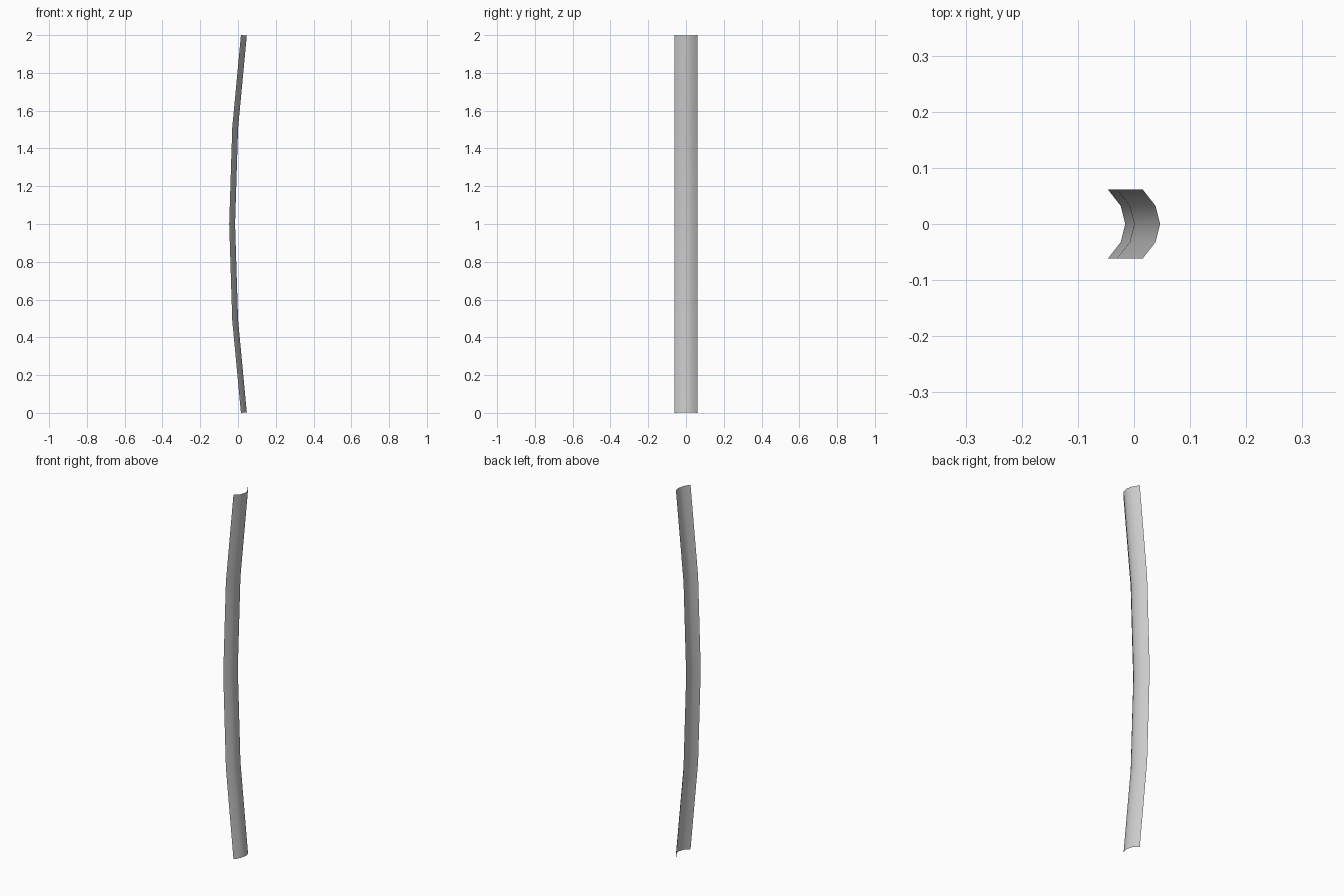
import bpy, bmesh

if "Cube" in bpy.data.objects:
    bpy.data.objects.remove(bpy.data.objects["Cube"])

# Bowed path of the strip edge: (x, z)
path = [(0.0155, 0.0), (-0.0305, 0.49), (-0.0465, 1.0), (-0.0305, 1.51), (0.0155, 2.0)]
# Curved cross-section: (y, bulge towards +x)
section = [(-0.0615, 0.0), (-0.032, 0.023), (0.0, 0.031), (0.032, 0.023), (0.0615, 0.0)]

# Sweep the section along the path, tilted square to it
bm = bmesh.new()
rows = []
for i, (x, z) in enumerate(path):
    a, b = path[max(i - 1, 0)], path[min(i + 1, len(path) - 1)]
    slope = (b[0] - a[0]) / (b[1] - a[1])
    rows.append([bm.verts.new((x + d, y, z - d * slope)) for y, d in section])
for low, high in zip(rows, rows[1:]):
    for j in range(len(section) - 1):
        face = bm.faces.new((low[j], low[j + 1], high[j + 1], high[j]))
        face.smooth = True

mesh = bpy.data.meshes.new("curved_strip")
bm.to_mesh(mesh)
bm.free()
strip = bpy.data.objects.new("curved_strip", mesh)
bpy.context.collection.objects.link(strip)
